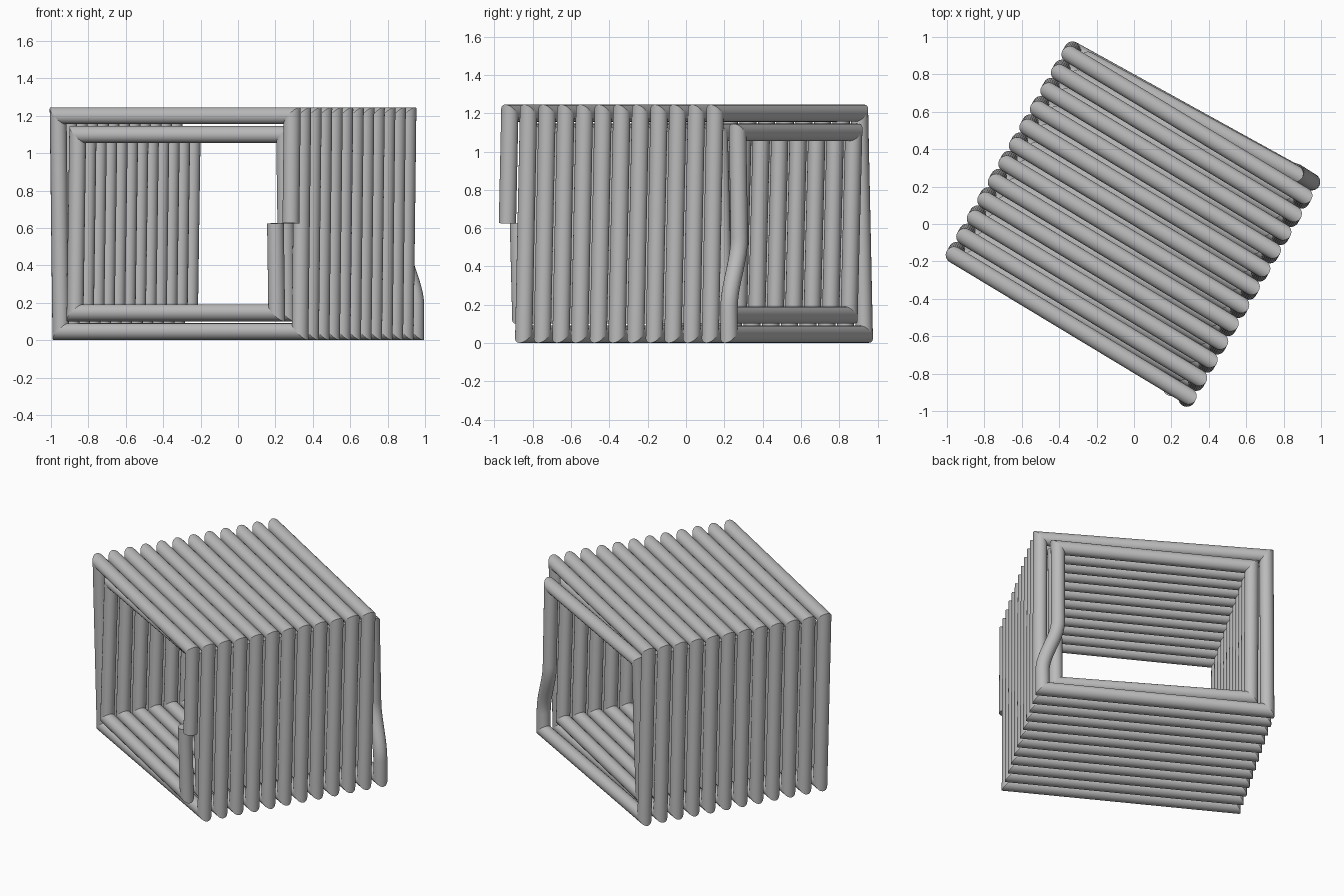
import bpy
import bmesh
from math import sin, cos, pi, radians
from mathutils import Vector

cube = bpy.data.objects.get("Cube")
if cube:
    bpy.data.objects.remove(cube, do_unlink=True)

RADIUS = 0.045
SIDES = 24
PITCH = 0.1125
LAYER = 0.1                                   # distance between the two layers
LEFT, RIGHT, LOW, HIGH = -0.75, 0.711, 0.046, 1.2
MIDDLE = 0.625                                # height of the two free wire ends

# The coil axis lies flat, turned in plan
across = Vector((cos(radians(30)), -sin(radians(30)), 0))
axis = Vector((sin(radians(30)), cos(radians(30)), 0))


def place(v, u, z):
    return across * v + axis * u + Vector((0, 0, z))


def corner(index, inset, u):
    """Corners in winding order: top right, top left, bottom left, bottom right."""
    v = (RIGHT - inset, LEFT + inset, LEFT + inset, RIGHT - inset)[index % 4]
    z = (HIGH - inset, HIGH - inset, LOW + inset, LOW + inset)[index % 4]
    return place(v, u, z)


# Outer layer: free end, then square turns running backwards
TURNS = 12
first = -0.666
path = [place(RIGHT, first, MIDDLE)]
for i in range(TURNS * 4):
    u = first + PITCH * (0.125 + i / 4)
    path.append(corner(i, 0, u))

# Crossover: the wire swings inwards while rising on the right side
STEPS = 12
for i in range(STEPS + 1):
    t = i / STEPS
    ease = t * t * (3 - 2 * t)
    path.append(place(RIGHT - LAYER * ease, u + 0.004 * ease, 0.18 + 0.37 * t))

# Inner layer: square turns running forwards to the second free end
start, end = 0.664, -0.658
step = (end - start) / (TURNS * 4 - 0.5)
for i in range(TURNS * 4):
    path.append(corner(i, LAYER, start + step * i))
path.append(place(RIGHT - LAYER, end, MIDDLE))


def sweep_wire(name, points, material):
    """Round wire along a path, mitred exactly at every bend."""
    bm = bmesh.new()
    heading = (points[1] - points[0]).normalized()
    side = axis.cross(heading).normalized()
    up = heading.cross(side)
    ring = [points[0] + RADIUS * (side * cos(2 * pi * k / SIDES) + up * sin(2 * pi * k / SIDES))
            for k in range(SIDES)]
    verts = [bm.verts.new(p) for p in ring]
    bm.faces.new(verts[::-1])
    for i in range(1, len(points)):
        heading = (points[i] - points[i - 1]).normalized()
        last = i == len(points) - 1
        after = heading if last else (points[i + 1] - points[i]).normalized()
        normal = (heading + after).normalized()
        ring = [p + heading * ((points[i] - p).dot(normal) / heading.dot(normal)) for p in ring]
        new = [bm.verts.new(p) for p in ring]
        for k in range(SIDES):
            j = (k + 1) % SIDES
            bm.faces.new((verts[k], verts[j], new[j], new[k])).smooth = True
        # Keep the square bends crisp
        if heading.angle(after) > radians(30):
            for k in range(SIDES):
                bm.edges.get((new[k], new[(k + 1) % SIDES])).smooth = False
        verts = new
    bm.faces.new(verts)
    bmesh.ops.recalc_face_normals(bm, faces=bm.faces)
    mesh = bpy.data.meshes.new(name)
    bm.to_mesh(mesh)
    bm.free()
    mesh.materials.append(material)
    obj = bpy.data.objects.new(name, mesh)
    bpy.context.collection.objects.link(obj)
    return obj


grey = bpy.data.materials.new("plain_grey")
grey.use_nodes = True
colour = (0.5, 0.5, 0.5, 1)
grey.diffuse_color = colour
grey.node_tree.nodes["Principled BSDF"].inputs["Base Color"].default_value = colour

sweep_wire("coil_wire", path, grey)
